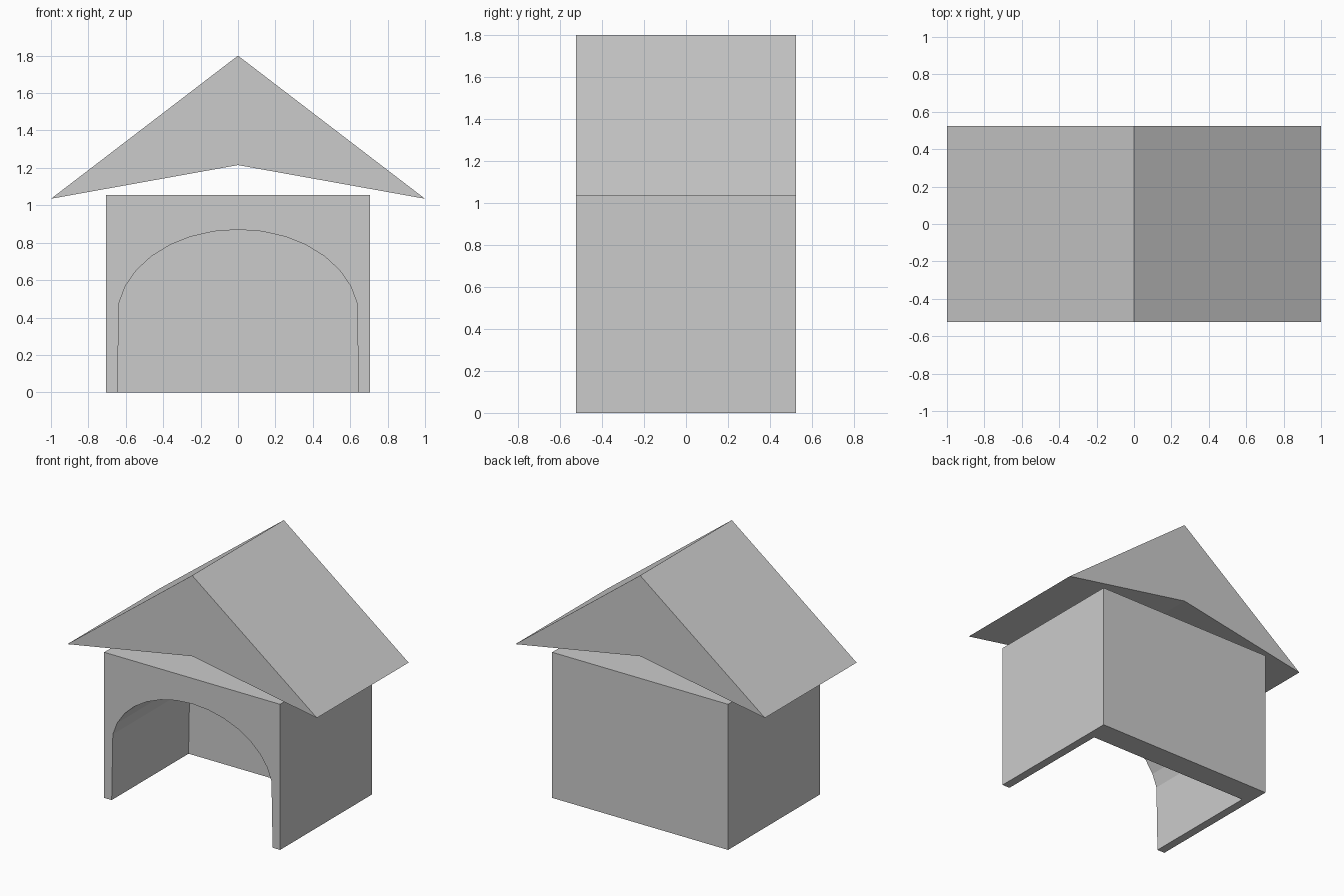
import bpy, bmesh
from math import sin, cos, radians

if "Cube" in bpy.data.objects:
    bpy.data.objects.remove(bpy.data.objects["Cube"])

HALF_DEPTH = 0.525


def prism(name, profile, y0, y1):
    """Extrude an (x, z) outline along y into a closed solid."""
    bm = bmesh.new()
    face = bm.faces.new([bm.verts.new((x, y0, z)) for x, z in profile])
    ext = bmesh.ops.extrude_face_region(bm, geom=[face])
    new_verts = [g for g in ext["geom"] if isinstance(g, bmesh.types.BMVert)]
    bmesh.ops.translate(bm, verts=new_verts, vec=(0, y1 - y0, 0))
    bmesh.ops.recalc_face_normals(bm, faces=bm.faces)
    mesh = bpy.data.meshes.new(name)
    bm.to_mesh(mesh)
    bm.free()
    obj = bpy.data.objects.new(name, mesh)
    bpy.context.collection.objects.link(obj)
    return obj


# Roof: gable with a shallow raised underside
prism("roof", [(-1, 1.035), (0, 1.215), (1, 1.035), (0, 1.8)],
      -HALF_DEPTH, HALF_DEPTH)

# Body: block below the roof
W = 0.705
body = prism("body", [(-W, 0), (W, 0), (W, 1.055), (-W, 1.055)],
             -HALF_DEPTH, HALF_DEPTH)

# Arched hollow, open at the front and the bottom
angles = [9.6 + i * (180 - 2 * 9.6) / 14 for i in range(15)]
arch = [(0.645 * cos(radians(a)), 0.4 + 0.47 * sin(radians(a))) for a in angles]
outline = [(-0.645, -0.2), (-0.645, 0)][:2] + arch[::-1] + [(0.645, 0), (0.645, -0.2)]
cutter = prism("arch_cutter", outline, -0.8, 0.355)
cutter.hide_render = True
cutter.hide_viewport = True

cut = body.modifiers.new("arch", "BOOLEAN")
cut.operation = "DIFFERENCE"
cut.solver = "EXACT"
cut.object = cutter
